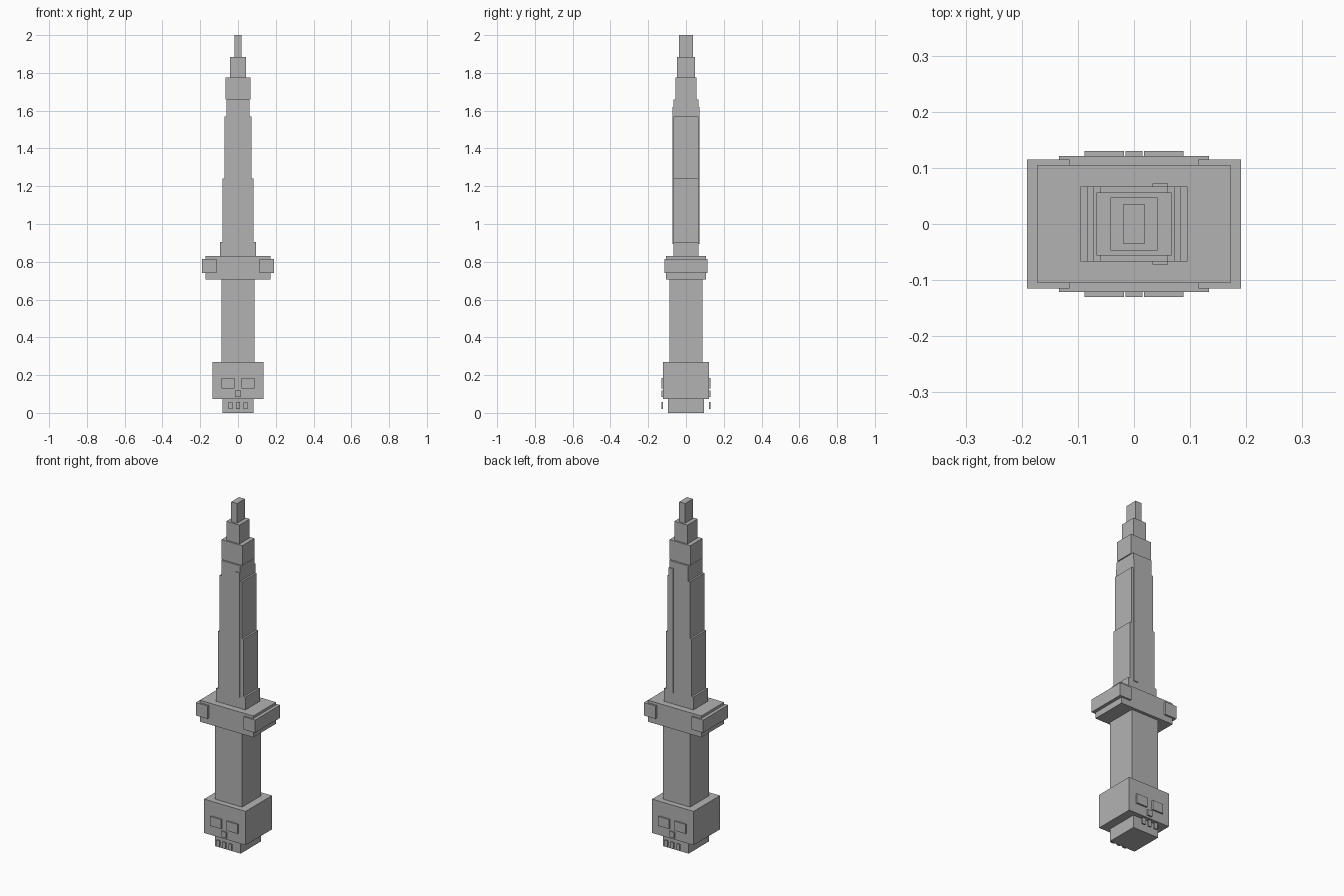
import bpy

# Remove the default cube only
default_cube = bpy.data.objects.get("Cube")
if default_cube:
    bpy.data.objects.remove(default_cube, do_unlink=True)

# Single flat colour
grey = bpy.data.materials.new("plain_grey")
grey.use_nodes = True
colour = (0.45, 0.45, 0.45, 1)
grey.diffuse_color = colour
grey.node_tree.nodes["Principled BSDF"].inputs["Base Color"].default_value = colour


def box(name, half_x, half_y, bottom, top, x=0, y=0):
    """Axis-aligned block given half widths, height range and centre."""
    bpy.ops.mesh.primitive_cube_add(size=2, location=(x, y, (bottom + top) / 2))
    block = bpy.context.object
    block.name = name
    block.scale = (half_x, half_y, (top - bottom) / 2)
    bpy.ops.object.transform_apply(location=False, rotation=False, scale=True)
    block.data.materials.append(grey)
    return block


# Pommel skull, grip and guard
box("skull_jaw", 0.083, 0.094, 0, 0.073)
box("skull_head", 0.134, 0.121, 0.073, 0.27)
box("grip", 0.088, 0.088, 0.27, 0.705)
box("guard", 0.172, 0.105, 0.705, 0.83)
for side, x in (("left", 0.153), ("right", -0.153)):
    box("guard_end_" + side, 0.038, 0.115, 0.74, 0.815, x)

# Stepped blade, narrowing to the tip
box("blade_collar", 0.095, 0.067, 0.83, 0.905)
box("blade_lower", 0.083, 0.067, 0.905, 1.24)
box("blade_middle", 0.072, 0.067, 1.24, 1.57)
box("blade_upper", 0.061, 0.067, 1.57, 1.66)
box("blade_shoulder", 0.067, 0.056, 1.66, 1.775)
box("blade_point", 0.042, 0.047, 1.775, 1.885)
box("blade_tip", 0.019, 0.036, 1.885, 2)

# Off-centre raised strip running through both blade faces
box("blade_ridge", 0.014, 0.072, 0.895, 1.62, 0.047)

# Skull face details, repeated on front and back
for side, y in (("front", -0.1255), ("back", 0.1255)):
    for x in (-0.053, 0.053):
        box("eye_" + side, 0.035, 0.0045, 0.13, 0.185, x, y)
    box("nose_" + side, 0.015, 0.0045, 0.085, 0.118, 0, y)
    for x in (-0.04, 0, 0.04):
        box("tooth_" + side, 0.0105, 0.0045, 0.021, 0.058, x, y)
